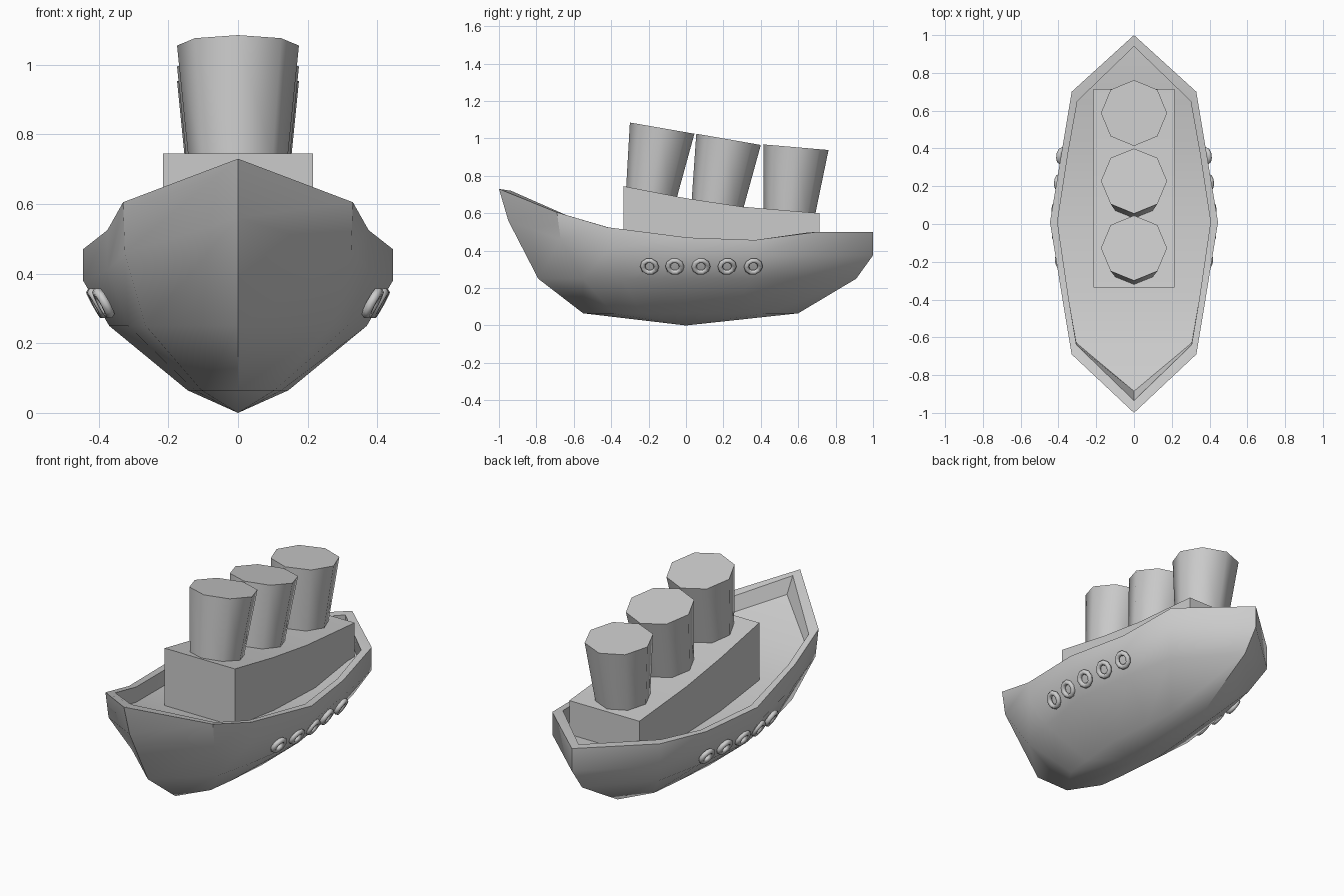
import bpy, bmesh, math
from mathutils import Vector, Matrix

if "Cube" in bpy.data.objects:
    bpy.data.objects.remove(bpy.data.objects["Cube"])


def finish(name, bm, angle=None):
    bmesh.ops.remove_doubles(bm, verts=bm.verts, dist=1e-5)
    bmesh.ops.recalc_face_normals(bm, faces=bm.faces)
    mesh = bpy.data.meshes.new(name)
    bm.to_mesh(mesh)
    bm.free()
    obj = bpy.data.objects.new(name, mesh)
    bpy.context.collection.objects.link(obj)
    if angle:
        bpy.ops.object.select_all(action='DESELECT')
        obj.select_set(True)
        bpy.context.view_layer.objects.active = obj
        bpy.ops.object.shade_smooth_by_angle(angle=math.radians(angle))
    return obj


def add_ring(bm, half):
    # bow to stern on the right side, then back along the mirrored left side
    pts = half + [(-x, y, z) for x, y, z in half[-2:0:-1]]
    return [bm.verts.new(p) for p in pts]


def bridge(bm, a, b):
    n = len(a)
    for i in range(n):
        j = (i + 1) % n
        bm.faces.new((a[i], a[j], b[j], b[i]))


# Hull: stacked outlines from the keel to the rim, over the rim and down to the deck
def outline(xs, ys, zs):
    return list(zip(xs, ys, zs))


low = outline([0, .105, .125, .145, .125, .105, 0],
              [-.55, -.39, -.24, 0, .25, .43, .60], [.065] * 7)
bilge = outline([0, .265, .315, .37, .325, .27, 0],
                [-.79, -.55, -.34, 0, .35, .62, .91], [.25] * 7)
side = outline([0, .325, .375, .445, .385, .33, 0],
               [-.95, -.67, -.41, .01, .37, .70, 1.0],
               [.56, .46, .41, .38, .37, .375, .375])
rim = outline([0, .33, .375, .445, .385, .33, 0],
              [-1, -.69, -.42, .01, .37, .70, 1.0],
              [.73, .605, .525, .47, .457, .50, .50])
inner = outline([0, .305, .345, .405, .35, .30, 0],
                [-.935, -.64, -.40, .01, .37, .65, .94],
                [.72, .59, .52, .47, .457, .497, .50])
deck = [(x, y + (.05 if y < -.9 else .01 if y < -.5 else 0), z - .085)
        for x, y, z in inner]

bm = bmesh.new()
rings = [add_ring(bm, r) for r in (low, bilge, side, rim, inner, deck)]
for a, b in zip(rings, rings[1:]):
    bridge(bm, a, b)
keel = bm.verts.new((0, 0, 0))
n = len(rings[0])
for i in range(n):
    bm.faces.new((keel, rings[0][i], rings[0][(i + 1) % n]))
d = rings[-1]
for i in range(6):
    quad = [d[i], d[i + 1], d[(n - i - 1) % n], d[(n - i) % n]]
    bm.faces.new(list(dict.fromkeys(quad)))
finish("hull", bm, 40)

# Cabin: side profile extruded across the ship
profile = [(-.335, .42), (-.335, .745), (0, .68), (.30, .635), (.715, .60),
           (.715, .39), (.35, .35), (0, .36)]
bm = bmesh.new()
face = bm.faces.new([bm.verts.new((-.215, y, z)) for y, z in profile])
ext = bmesh.ops.extrude_face_region(bm, geom=[face])
bmesh.ops.translate(bm, vec=(.43, 0, 0),
                    verts=[v for v in ext['geom'] if isinstance(v, bmesh.types.BMVert)])
finish("cabin", bm, 30)


# Funnels: leaning tapered octagons, bases sunk slightly into the cabin
def funnel(name, base, top):
    bm = bmesh.new()
    loops = []
    for (y0, z0, y1, z1), r in ((base, .14), (top, .175)):
        loop = []
        for k in range(8):
            a = k * math.pi / 4
            t = (1 + math.cos(a)) / 2
            loop.append(bm.verts.new((r * math.sin(a), y0 + (y1 - y0) * t,
                                      z0 + (z1 - z0) * t)))
        loops.append(loop)
    bridge(bm, *loops)
    for loop in loops:
        bm.faces.new(loop)
    finish(name, bm, 50)


funnel("front_funnel", (-.32, .735, -.05, .68), (-.30, 1.085, .045, 1.025))
funnel("middle_funnel", (.03, .665, .305, .62), (.055, 1.025, .40, .965))
funnel("rear_funnel", (.415, .615, .69, .59), (.413, .968, .762, .938))


# Portholes: small rings tilted with the hull side
def porthole(name, sign, x, y, turn):
    bm = bmesh.new()
    normal = Vector((sign * .87, turn, -.48))
    rot = normal.to_track_quat('Z', 'Y').to_matrix().to_4x4()
    mat = Matrix.Translation((sign * x, y, .315)) @ rot
    loops = []
    for i in range(10):
        a = i * math.tau / 10
        loop = []
        for j in range(6):
            b = j * math.tau / 6
            r = .037 + .014 * math.cos(b)
            loop.append(bm.verts.new(mat @ Vector((r * math.cos(a), r * math.sin(a),
                                                   .014 * math.sin(b)))))
        loops.append(loop)
    for i in range(10):
        bridge(bm, loops[i], loops[(i + 1) % 10])
    finish(name, bm, 80)


spots = [(.387, -.195, -.12), (.403, -.06, -.06), (.405, .08, .06),
         (.392, .22, .1), (.38, .36, .12)]
for label, sign in (("right", 1), ("left", -1)):
    for i, (x, y, turn) in enumerate(spots):
        porthole(f"{label}_porthole_{i + 1}", sign, x, y, turn)
